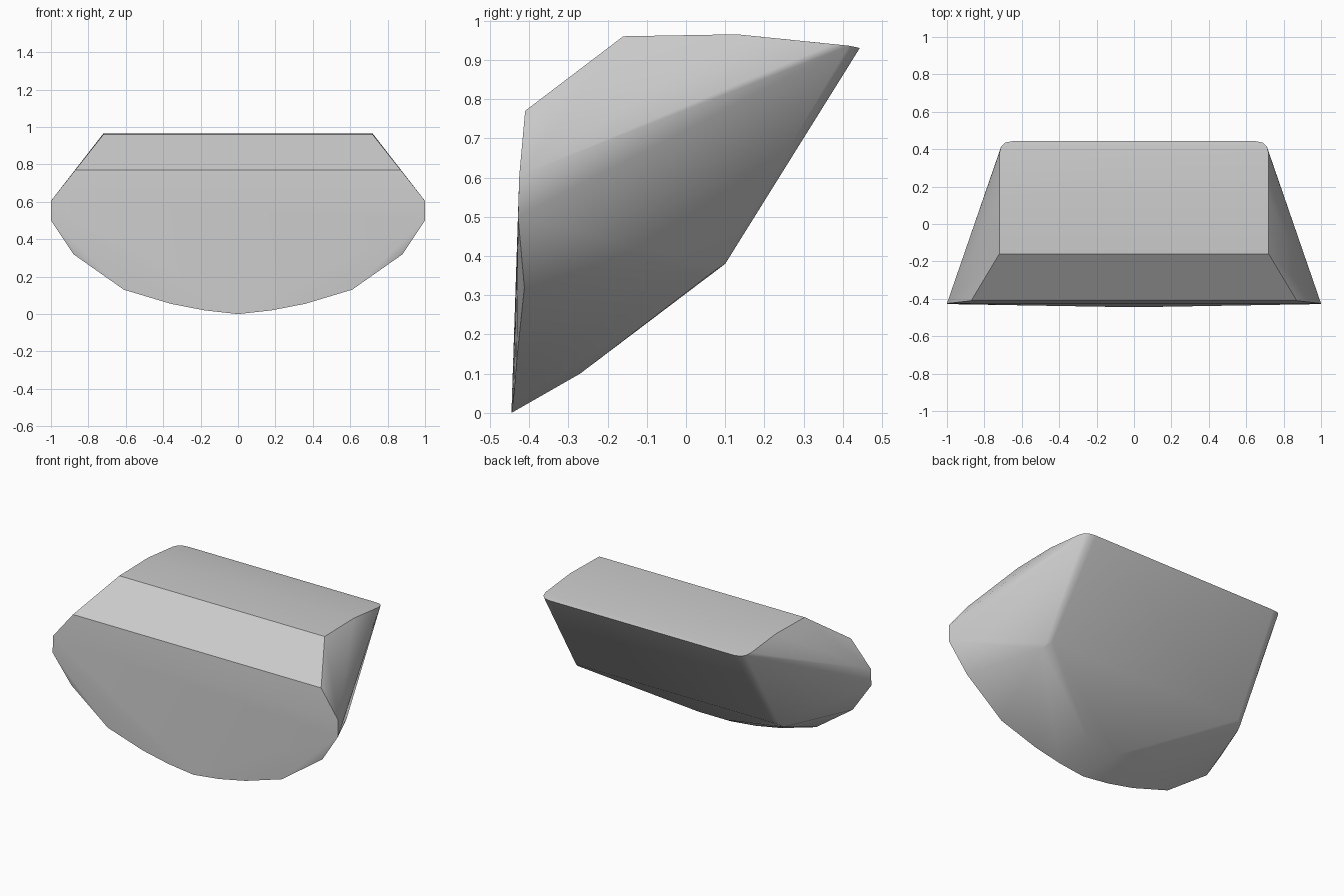
import bpy
import bmesh
from math import radians

cube = bpy.data.objects.get("Cube")
if cube:
    bpy.data.objects.remove(cube, do_unlink=True)


def make_material(name, rgb):
    mat = bpy.data.materials.new(name)
    mat.use_nodes = True
    mat.diffuse_color = (*rgb, 1)
    mat.node_tree.nodes["Principled BSDF"].inputs["Base Color"].default_value = (*rgb, 1)
    return mat


# Right half of the faceted shell, grouped by region
front_rim = [(0.87, -0.41, 0.77), (1, -0.425, 0.605), (1, -0.428, 0.5),
             (0.88, -0.412, 0.32), (0.61, -0.432, 0.13), (0.36, -0.438, 0.055),
             (0.18, -0.442, 0.02), (0, -0.445, 0)]
top_side = [(0.72, -0.16, 0.96), (0.72, 0.13, 0.965), (0.72, 0.375, 0.94)]
back_top_corner = [(0.71, 0.415, 0.936), (0.69, 0.435, 0.932), (0.65, 0.443, 0.93)]
back_bottom_corner = [(0.72, 0.05, 0.345), (0.713, 0.08, 0.367), (0.68, 0.1, 0.38)]
belly = [(0.1, -0.27, 0.1)]


def build_shell(name, points, material):
    """Skin the mirrored points with a convex shell and merge flat facets."""
    bm = bmesh.new()
    for x, y, z in points:
        for side in ((1, -1) if x else (1,)):
            bm.verts.new((side * x, y, z))
    hull = bmesh.ops.convex_hull(bm, input=bm.verts)
    loose = [v for v in bm.verts if not v.link_faces]
    bmesh.ops.delete(bm, geom=loose, context='VERTS')
    bmesh.ops.dissolve_limit(bm, angle_limit=radians(1), verts=bm.verts, edges=bm.edges)
    bmesh.ops.recalc_face_normals(bm, faces=bm.faces)
    mesh = bpy.data.meshes.new(name)
    bm.to_mesh(mesh)
    bm.free()
    mesh.materials.append(material)
    obj = bpy.data.objects.new(name, mesh)
    bpy.context.collection.objects.link(obj)
    return obj


grey = make_material("light_grey", (0.6, 0.6, 0.6))
shell = build_shell("faceted_shell",
                    front_rim + top_side + back_top_corner + back_bottom_corner + belly,
                    grey)

# Smooth the rounded back and belly, keep the front bevels crisp
bpy.ops.object.select_all(action='DESELECT')
shell.select_set(True)
bpy.context.view_layer.objects.active = shell
bpy.ops.object.shade_smooth_by_angle(angle=radians(33))
